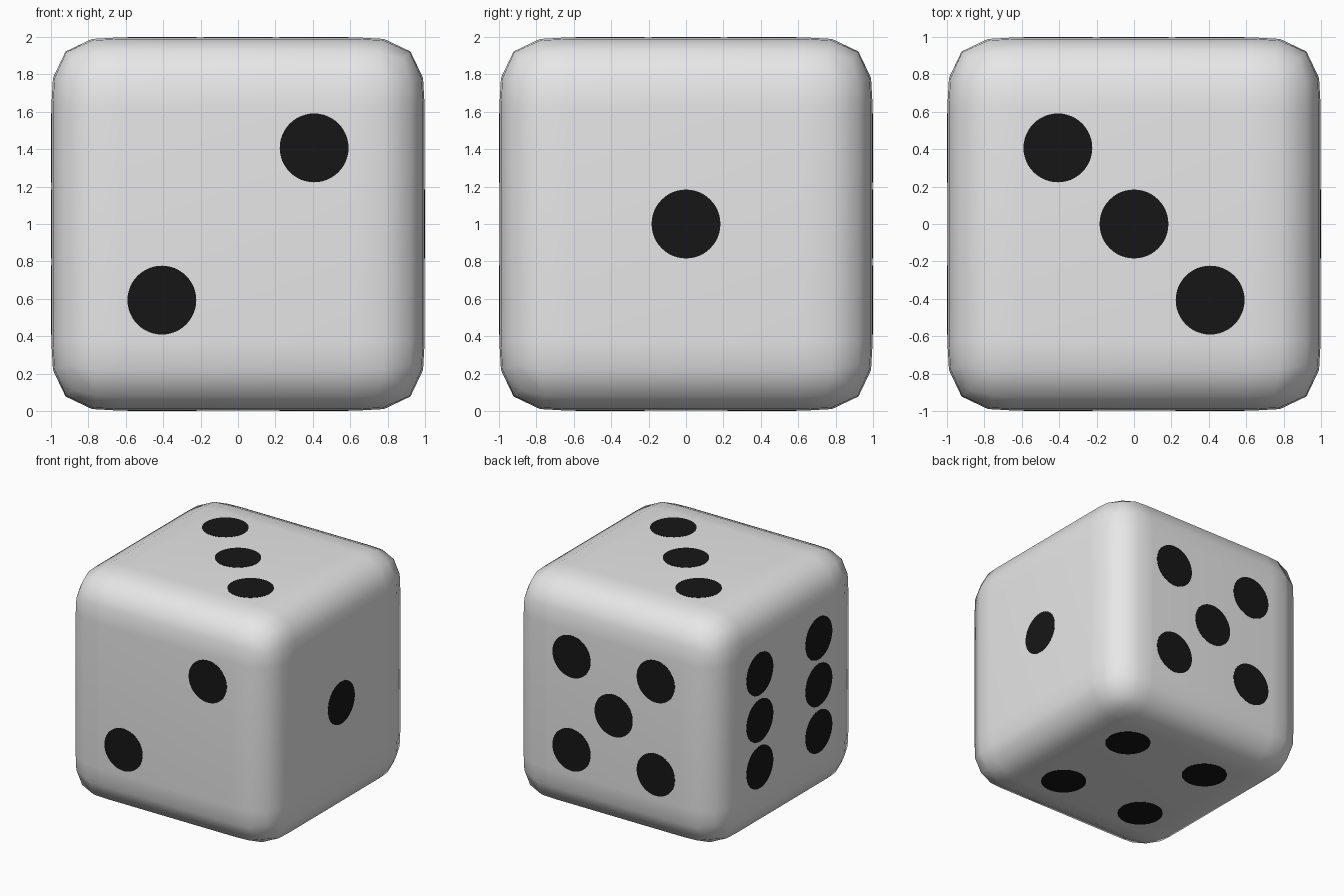
import bpy, bmesh, math
from mathutils import Vector, Matrix

if "Cube" in bpy.data.objects:
    bpy.data.objects.remove(bpy.data.objects["Cube"])

HALF = 0.998      # half the body size; pip plates bring it to 1.0
CORE = 0.63       # half width of the flat part of each face
RIM = HALF - CORE
PIP_R, STEP = 0.184, 0.407


def material(name, rgb):
    m = bpy.data.materials.new(name)
    m.diffuse_color = (*rgb, 1)
    m.use_nodes = True
    m.node_tree.nodes["Principled BSDF"].inputs["Base Color"].default_value = m.diffuse_color
    return m


def add_object(name, bm, mat):
    me = bpy.data.meshes.new(name)
    bm.to_mesh(me)
    bm.free()
    me.materials.append(mat)
    ob = bpy.data.objects.new(name, me)
    bpy.context.collection.objects.link(ob)
    ob.location.z = 1
    return ob


light_grey = material("body light grey", (0.8, 0.8, 0.8))
black = material("pip black", (0.008, 0.008, 0.008))

# Body: cube cut into rim strips, then the rim is rounded
bm = bmesh.new()
bmesh.ops.create_cube(bm, size=2 * HALF)
for axis in range(3):
    for c in (-CORE - 0.42 * RIM, -CORE, CORE, CORE + 0.42 * RIM):
        n = Vector((0, 0, 0))
        n[axis] = 1
        bmesh.ops.bisect_plane(bm, geom=bm.verts[:] + bm.edges[:] + bm.faces[:],
                               plane_co=n * c, plane_no=n, dist=1e-5)
for v in bm.verts:
    core = Vector([max(-CORE, min(CORE, a)) for a in v.co])
    d = (v.co - core) / RIM
    v.co = core + d * (RIM / sum(abs(a) ** 3 for a in d) ** (1 / 3))
for f in bm.faces:
    f.smooth = True
add_object("die_body", bm, light_grey)

# Pips: thin discs; each face gives its outward, right and up directions
ONE = [(0, 0)]
TWO = [(1, 1), (-1, -1)]
THREE = [(-1, 1), (0, 0), (1, -1)]
FOUR = [(i, j) for i in (-1, 1) for j in (-1, 1)]
FIVE = FOUR + ONE
SIX = [(i, j) for i in (-1, 1) for j in (-1, 0, 1)]
X, Y, Z = Vector((1, 0, 0)), Vector((0, 1, 0)), Vector((0, 0, 1))
SIDES = [("front", -Y, X, Z, TWO), ("right", X, Y, Z, ONE), ("top", Z, X, Y, THREE),
         ("back", Y, -X, Z, FIVE), ("left", -X, -Y, Z, SIX), ("bottom", -Z, X, -Y, FOUR)]
for name, out, right, up, spots in SIDES:
    bm = bmesh.new()
    for i, j in spots:
        pos = out * (HALF + 0.0005) + (right * i + up * j) * STEP
        mat = Matrix.Translation(pos) @ Matrix((right, up, out)).transposed().to_4x4()
        bmesh.ops.create_cone(bm, cap_ends=True, segments=48, radius1=PIP_R,
                              radius2=PIP_R, depth=0.003, matrix=mat)
    add_object(name + "_pips", bm, black)
